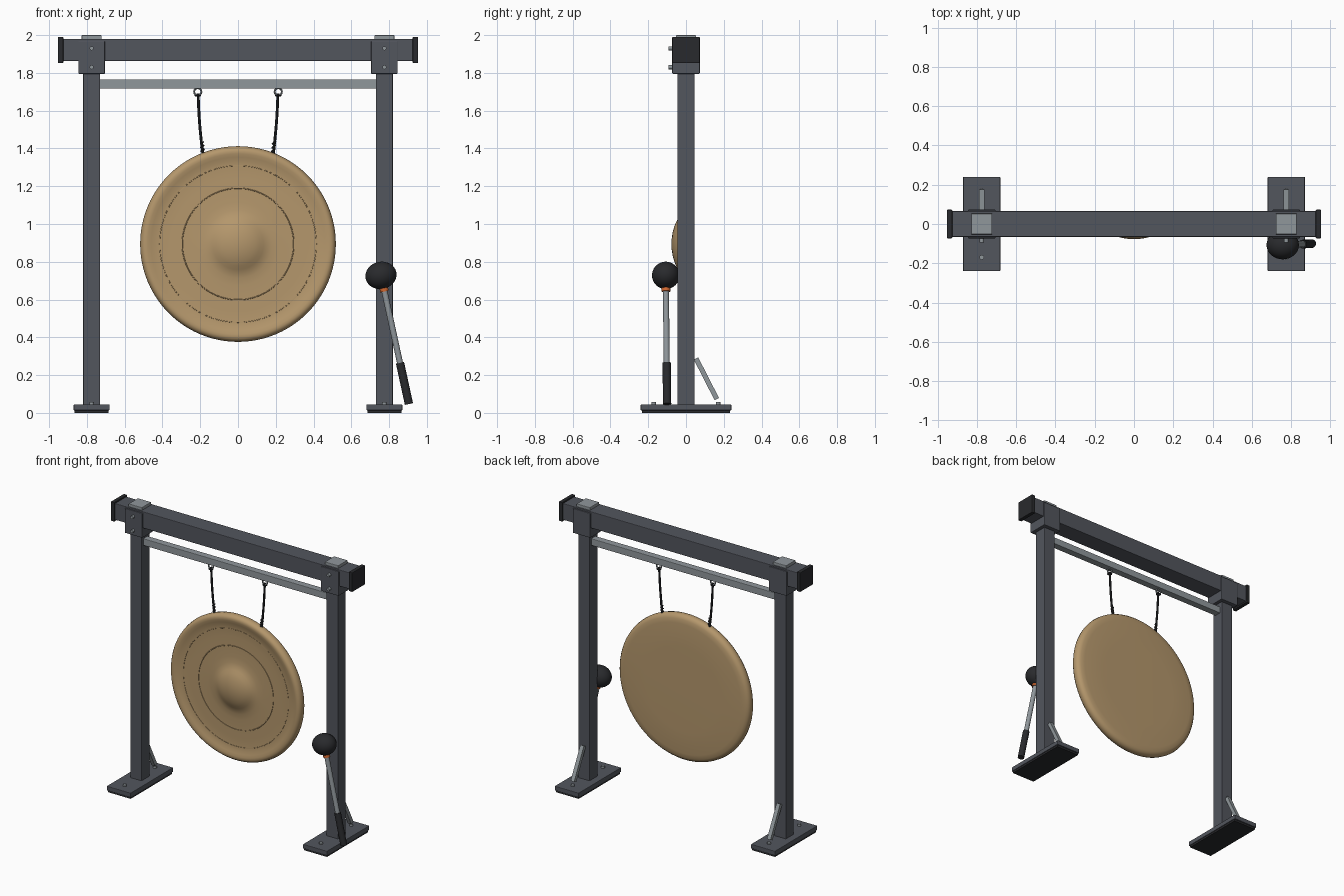
import bpy, bmesh, math
from mathutils import Vector, Matrix

if "Cube" in bpy.data.objects:
    bpy.data.objects.remove(bpy.data.objects["Cube"])


def material(name, rgb):
    m = bpy.data.materials.new(name)
    m.diffuse_color = (*rgb, 1)
    m.use_nodes = True
    m.node_tree.nodes["Principled BSDF"].inputs["Base Color"].default_value = m.diffuse_color
    return m


STEEL = material("dark_steel", (0.085, 0.092, 0.11))
BLACK = material("black_rubber", (0.022, 0.023, 0.026))
LIGHT = material("light_steel", (0.28, 0.31, 0.33))
BRONZE = material("bronze", (0.46, 0.31, 0.15))
ORANGE = material("orange", (0.65, 0.14, 0.03))


def finish(name, bm, mat, smooth=False):
    me = bpy.data.meshes.new(name)
    bmesh.ops.recalc_face_normals(bm, faces=bm.faces)
    bm.to_mesh(me)
    bm.free()
    ob = bpy.data.objects.new(name, me)
    bpy.context.collection.objects.link(ob)
    me.materials.append(mat)
    if smooth:
        bpy.ops.object.select_all(action='DESELECT')
        ob.select_set(True)
        bpy.context.view_layer.objects.active = ob
        bpy.ops.object.shade_smooth_by_angle(angle=math.radians(40))
    return ob


def box(name, lo, hi, mat, bevel=0.004):
    lo, hi = Vector(lo), Vector(hi)
    bm = bmesh.new()
    bmesh.ops.create_cube(bm, size=1, matrix=Matrix.Translation((lo + hi) / 2) @ Matrix.Diagonal((*(hi - lo), 1)))
    if bevel:
        bmesh.ops.bevel(bm, geom=bm.edges[:], offset=bevel, segments=2, profile=0.5, affect='EDGES')
    return finish(name, bm, mat)


def aim(a, b):
    d = Vector(b) - Vector(a)
    return Matrix.Translation((Vector(a) + Vector(b)) / 2) @ d.to_track_quat('Z', 'Y').to_matrix().to_4x4(), d.length


def rod(name, a, b, r, mat, r2=None, sides=24):
    m, length = aim(a, b)
    bm = bmesh.new()
    bmesh.ops.create_cone(bm, cap_ends=True, segments=sides, radius1=r, radius2=r2 or r, depth=length, matrix=m)
    return finish(name, bm, mat, True)


def ring(name, c, major, minor, mat, seg=32, sides=8):
    # torus around the y axis
    bm = bmesh.new()
    rows = []
    for i in range(seg):
        a = 2 * math.pi * i / seg
        row = []
        for j in range(sides):
            b = 2 * math.pi * j / sides
            r = major + minor * math.cos(b)
            row.append(bm.verts.new((c[0] + r * math.cos(a), c[1] + minor * math.sin(b), c[2] + r * math.sin(a))))
        rows.append(row)
    for i in range(seg):
        p, q = rows[i], rows[(i + 1) % seg]
        for j in range(sides):
            k = (j + 1) % sides
            bm.faces.new((p[j], p[k], q[k], q[j]))
    return finish(name, bm, mat, True)


def tube(name, pts, r, mat):
    cu = bpy.data.curves.new(name, 'CURVE')
    cu.dimensions = '3D'
    cu.bevel_depth, cu.bevel_resolution, cu.use_fill_caps = r, 2, True
    sp = cu.splines.new('POLY')
    sp.points.add(len(pts) - 1)
    for p, co in zip(sp.points, pts):
        p.co = (*co, 1)
        p.radius = 1
    ob = bpy.data.objects.new(name, cu)
    bpy.context.collection.objects.link(ob)
    cu.materials.append(mat)
    bpy.ops.object.select_all(action='DESELECT')
    ob.select_set(True)
    bpy.context.view_layer.objects.active = ob
    bpy.ops.object.convert(target='MESH')
    bpy.ops.object.shade_smooth_by_angle(angle=math.radians(40))


# Top beam and lower rail
box("top_beam", (-0.93, -0.065, 1.863), (0.93, 0.065, 1.98), STEEL)
box("hanging_rail", (-0.735, -0.025, 1.717), (0.735, 0.025, 1.766), LIGHT)

for s, side in ((-1, "left"), (1, "right")):
    x = 0.775 * s
    # Foot, pad, post, bracket, cap
    box(side + "_foot_pad", (x - 0.09, -0.232, 0), (x + 0.09, 0.232, 0.016), BLACK, 0)
    box(side + "_foot_plate", (x - 0.095, -0.24, 0.013), (x + 0.095, 0.24, 0.045), STEEL)
    box(side + "_post", (x - 0.045, -0.045, 0.04), (x + 0.045, 0.045, 1.83), STEEL)
    box(side + "_bracket", (x - 0.07, -0.073, 1.795), (x + 0.07, 0.073, 1.97), STEEL)
    box(side + "_top_plate", (x - 0.053, -0.053, 1.972), (x + 0.053, 0.053, 2.0), LIGHT)
    box(side + "_beam_cap", (0.939 * s - 0.014, -0.073, 1.852), (0.939 * s + 0.014, 0.073, 1.99), BLACK)
    # Bolts
    for i, z in enumerate((1.83, 1.93)):
        rod(f"{side}_bracket_bolt_{i}", (x, -0.065, z), (x, -0.093, z), 0.011, LIGHT, sides=12)
    for i, y in enumerate((-0.17, 0.17)):
        rod(f"{side}_foot_bolt_{i}", (x, y, 0.04), (x, y, 0.058), 0.012, LIGHT, sides=12)
    # Diagonal rear brace
    m, length = aim((x, 0.053, 0.288), (x, 0.163, 0.073))
    bm = bmesh.new()
    bmesh.ops.create_cube(bm, size=1, matrix=m @ Matrix.Diagonal((0.028, 0.026, length, 1)))
    finish(side + "_brace", bm, LIGHT)

    # Eye ring with stem, and rope with wound end
    rx = 0.213 * s
    rod(side + "_eye_stem", (rx, 0, 1.715), (rx, 0, 1.735), 0.007, LIGHT, sides=12)
    ring(side + "_eye_ring", (rx, 0, 1.7), 0.019, 0.005, LIGHT)
    pts = []
    for i in range(25):
        t = i / 24
        pts.append((s * (0.211 - 0.007 * t - 0.018 * t * t), 0, 1.692 - 0.322 * t))
    tube(side + "_rope", pts, 0.0075, BLACK)
    tube(side + "_rope_loop", [(rx + 0.013 * math.cos(a * math.pi / 8), 0.013 * math.sin(a * math.pi / 8), 1.68)
                               for a in range(17)], 0.004, BLACK)
    coil = []
    for i in range(49):
        t, a = i / 48, i * math.pi / 8
        coil.append((s * (0.191 - 0.005 * t) + 0.008 * math.cos(a), 0.008 * math.sin(a), 1.435 - 0.06 * t))
    tube(side + "_rope_winding", coil, 0.004, BLACK)

# Gong: revolved profile (radius, y)
GZ = 0.894
profile = [(0, -0.077), (0.03, -0.0755), (0.06, -0.071), (0.09, -0.063), (0.115, -0.053), (0.135, -0.042),
           (0.155, -0.033), (0.18, -0.027), (0.22, -0.024), (0.295, -0.023), (0.36, -0.023), (0.415, -0.024),
           (0.44, -0.027), (0.46, -0.033), (0.478, -0.038), (0.492, -0.039), (0.505, -0.034), (0.514, -0.022),
           (0.518, -0.005), (0.515, 0.012), (0.505, 0.024), (0.49, 0.031), (0.46, 0.035), (0.3, 0.037), (0, 0.038)]
bm = bmesh.new()
vs = [bm.verts.new((r, y, GZ)) for r, y in profile]
es = [bm.edges.new(p) for p in zip(vs, vs[1:])]
bmesh.ops.spin(bm, geom=vs + es, cent=(0, 0, GZ), axis=(0, 1, 0), angle=2 * math.pi, steps=96, use_duplicate=False)
bmesh.ops.remove_doubles(bm, verts=bm.verts, dist=1e-5)
finish("gong_disc", bm, BRONZE, True)
for name, r in (("inner_gong_ring", 0.295), ("outer_gong_ring", 0.415)):
    ring(name, (0, -0.0225, GZ), r, 0.003, BRONZE, 96, 6)

# Mallet leaning beside the right post
low, head = Vector((0.905, -0.1, 0.047)), Vector((0.757, -0.107, 0.728))
rod("mallet_grip", low, low.lerp(head, 0.32), 0.022, BLACK)
rod("mallet_shaft", low.lerp(head, 0.3), low.lerp(head, 0.95), 0.016, LIGHT)
rod("mallet_collar", low.lerp(head, 0.875), low.lerp(head, 0.92), 0.023, ORANGE)
bm = bmesh.new()
tilt = Matrix.Rotation(math.atan2(low.x - head.x, low.z - head.z) + math.pi, 4, 'Y')
bmesh.ops.create_uvsphere(bm, u_segments=32, v_segments=20, radius=1,
                          matrix=Matrix.Translation(head) @ tilt @ Matrix.Diagonal((0.083, 0.073, 0.072, 1)))
finish("mallet_head", bm, BLACK, True)
